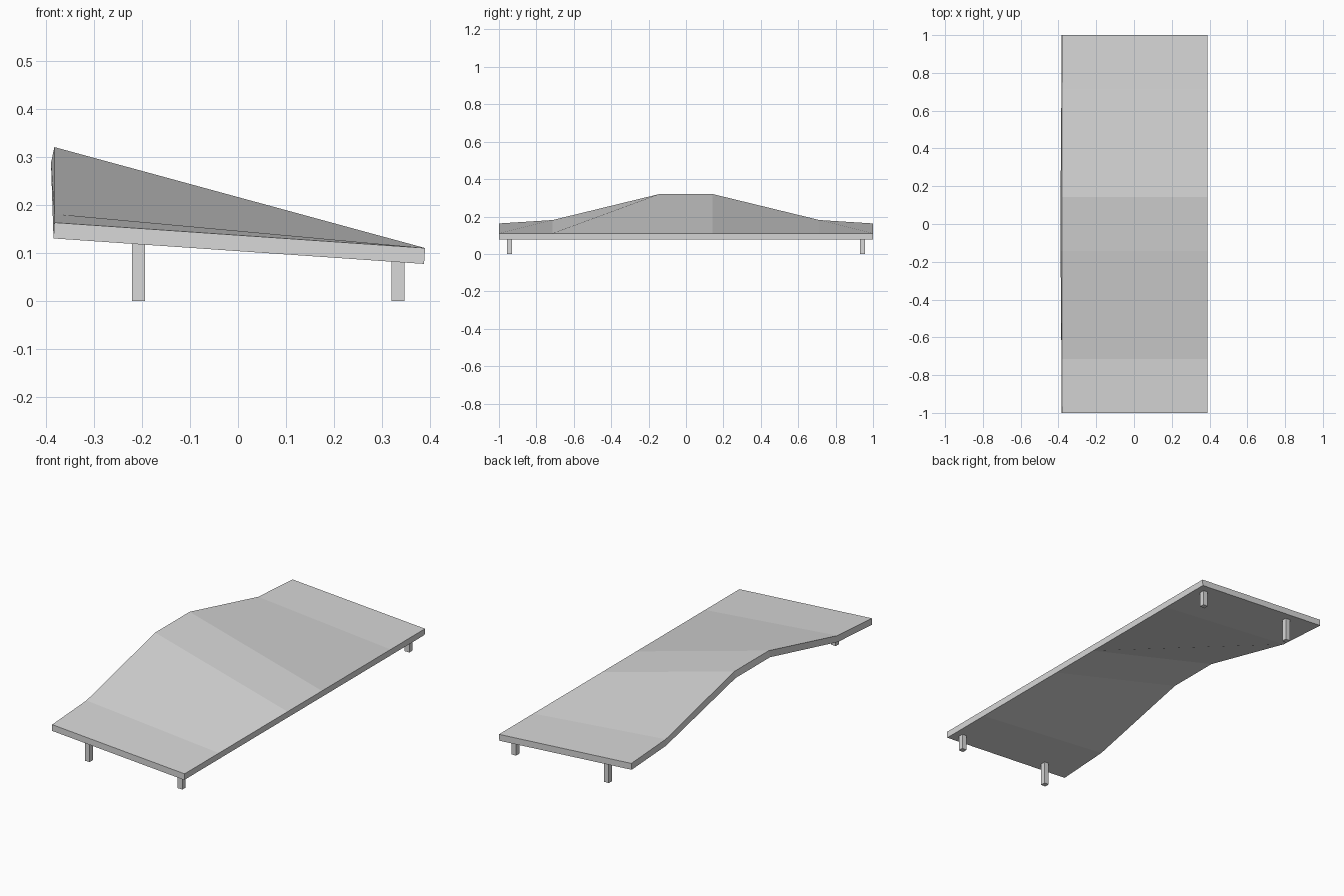
import bpy
import bmesh
from mathutils import Vector

cube = bpy.data.objects.get("Cube")
if cube:
    bpy.data.objects.remove(cube, do_unlink=True)

grey = bpy.data.materials.new("light grey")
grey.use_nodes = True
color = (0.69, 0.69, 0.69, 1.0)
grey.diffuse_color = color
grey.node_tree.nodes["Principled BSDF"].inputs["Base Color"].default_value = color


def add_object(name, bm):
    mesh = bpy.data.meshes.new(name)
    bm.to_mesh(mesh)
    bm.free()
    mesh.materials.append(grey)
    obj = bpy.data.objects.new(name, mesh)
    bpy.context.collection.objects.link(obj)
    return obj


# Twisted deck: level low edge on +x, humped high edge on -x
THICKNESS = 0.033
LOW_Z = 0.11
half = [(1.0, 0.163), (0.714, 0.181), (0.143, 0.32)]
stations = [(-y, z) for y, z in half] + half[::-1]

bm = bmesh.new()
sections = []
for y, z in stations:
    low = Vector((0.389, y, LOW_Z))
    high = Vector((-0.382, y, z))
    low_down = Vector((-0.002, 0, -THICKNESS))
    high_down = Vector((LOW_Z - z, 0, -1)) * THICKNESS
    sections.append([bm.verts.new(p) for p in
                     (low, high, high + high_down, low + low_down)])

for a, b in zip(sections, sections[1:]):
    top = [a[0], b[0], b[1], a[1]]
    bottom = [a[3], a[2], b[2], b[3]]
    if b is sections[-1]:
        # the back panel folds along its other diagonal
        top = top[1:] + top[:1]
        bottom = bottom[1:] + bottom[:1]
    bm.faces.new(top)
    bm.faces.new(bottom)
    bm.faces.new((a[0], a[3], b[3], b[0]))
    bm.faces.new((a[1], b[1], b[2], a[2]))
bm.faces.new(sections[0])
bm.faces.new(sections[-1][::-1])
add_object("deck", bm)

# Four square legs, shorter under the low edge
LEG = 0.027
for side, x, height in (("right", -0.207, 0.13), ("left", 0.333, 0.09)):
    for end, y in (("front", -0.944), ("back", 0.944)):
        bm = bmesh.new()
        bmesh.ops.create_cube(bm, size=1)
        bmesh.ops.scale(bm, vec=(LEG, LEG, height), verts=bm.verts)
        bmesh.ops.translate(bm, vec=(x, y, height / 2), verts=bm.verts)
        add_object(f"{end}_{side}_leg", bm)
